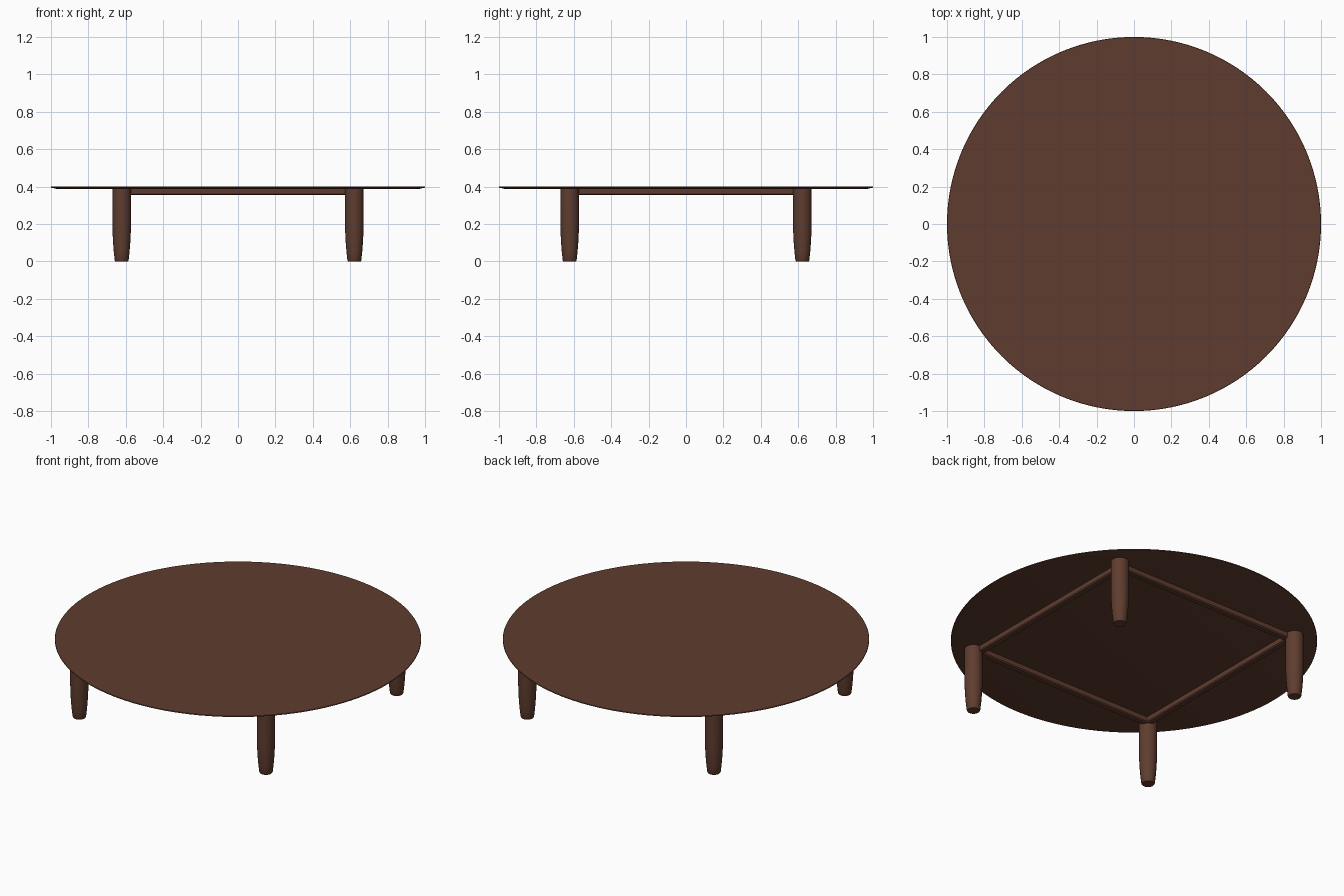
import bpy, bmesh, math

if "Cube" in bpy.data.objects:
    bpy.data.objects.remove(bpy.data.objects["Cube"])

wood = bpy.data.materials.new("dark walnut")
wood.diffuse_color = (0.115, 0.046, 0.028, 1)
wood.use_nodes = True
wood.node_tree.nodes["Principled BSDF"].inputs["Base Color"].default_value = wood.diffuse_color


def finish(name, bm):
    bmesh.ops.recalc_face_normals(bm, faces=bm.faces)
    me = bpy.data.meshes.new(name)
    bm.to_mesh(me)
    bm.free()
    me.materials.append(wood)
    ob = bpy.data.objects.new(name, me)
    bpy.context.collection.objects.link(ob)
    bpy.ops.object.select_all(action='DESELECT')
    ob.select_set(True)
    bpy.context.view_layer.objects.active = ob
    bpy.ops.object.shade_smooth_by_angle(angle=math.radians(30))
    return ob


def turned(name, profile, x, y, sides):
    """Capped solid of revolution from (radius, height) pairs."""
    bm = bmesh.new()
    rings = []
    for r, z in profile:
        rings.append([bm.verts.new((x + r * math.cos(2 * math.pi * i / sides),
                                    y + r * math.sin(2 * math.pi * i / sides), z))
                      for i in range(sides)])
    for a, b in zip(rings, rings[1:]):
        for i in range(sides):
            j = (i + 1) % sides
            bm.faces.new((a[i], a[j], b[j], b[i]))
    bm.faces.new(rings[0][::-1])
    bm.faces.new(rings[-1])
    return finish(name, bm)


# Thin round top with an undercut edge
turned("table_top", [(0.97, 0.388), (0.998, 0.394), (1.0, 0.397), (0.998, 0.4)], 0, 0, 128)

# Four legs tapering towards the foot
leg = [(0.034, 0), (0.037, 0.006), (0.042, 0.05), (0.046, 0.10),
       (0.049, 0.16), (0.05, 0.22), (0.05, 0.39)]
for sx, sname in ((-1, "left"), (1, "right")):
    for sy, fname in ((-1, "front"), (1, "back")):
        turned(f"{fname}_{sname}_leg", leg, sx * 0.622, sy * 0.622, 32)

# Square apron: one rail per side, softened lower edges
section = [(0.580, 0.39), (0.580, 0.361), (0.586, 0.355),
           (0.614, 0.355), (0.620, 0.361), (0.620, 0.39)]
for k, side in enumerate(("right", "back", "left", "front")):
    bm = bmesh.new()
    # mitred ends meet at the corners
    ends = [[bm.verts.new((d, s * d, z)) for d, z in section] for s in (-1, 1)]
    n = len(section)
    for i in range(n):
        j = (i + 1) % n
        bm.faces.new((ends[0][i], ends[0][j], ends[1][j], ends[1][i]))
    bm.faces.new(ends[0])
    bm.faces.new(ends[1][::-1])
    rail = finish(f"{side}_rail", bm)
    rail.rotation_euler.z = k * math.pi / 2
